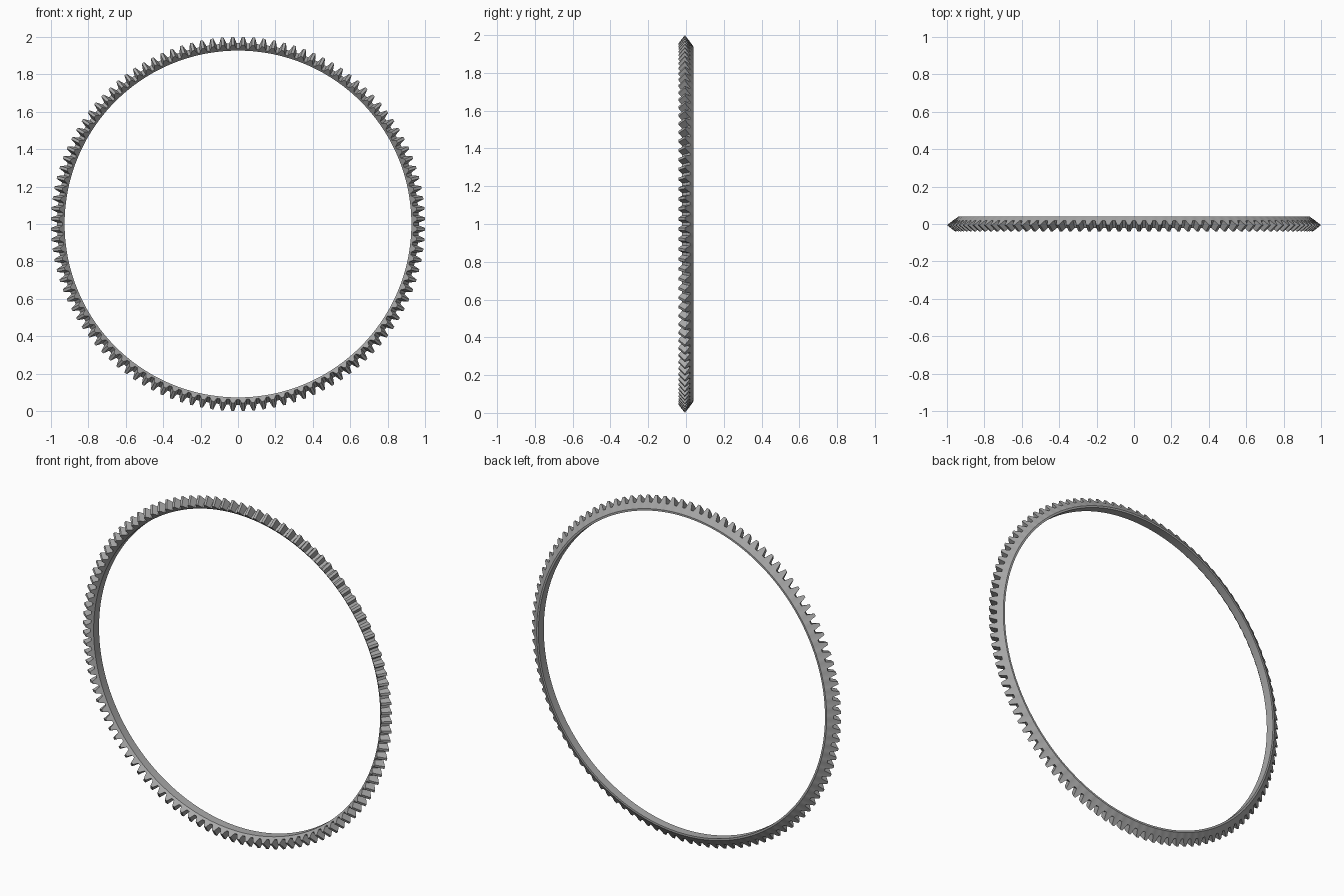
import bpy, bmesh
from math import pi, sin, cos, radians

cube = bpy.data.objects.get("Cube")
if cube:
    bpy.data.objects.remove(cube, do_unlink=True)

# Steel material
steel = bpy.data.materials.new("grey_steel")
steel.use_nodes = True
colour = (0.4, 0.4, 0.4, 1)
steel.diffuse_color = colour
steel.node_tree.nodes["Principled BSDF"].inputs["Base Color"].default_value = colour

TEETH = 112
PITCH = 2 * pi / TEETH

# Ring section as (radius, y): bore and back rim, then the tooth edges
BORE_BACK, BACK_RIM, BORE_FRONT = (0.927, 0.04), (0.938, 0.04), (0.927, -0.01)
ROOT_BACK, ROOT_FRONT = (0.967, 0.02), (0.938, -0.021)
TIP_BACK, TIP_FRONT = (1.0, -0.006), (0.957, -0.04)

# Tooth outline: fraction of the pitch, height from root (0) to tip (1)
TOOTH = [(-0.36, 0), (-0.23, 0.55), (-0.13, 1), (0.13, 1), (0.23, 0.55), (0.36, 0)]


def mix(a, b, t):
    return tuple(p + (q - p) * t for p, q in zip(a, b))


# Sweep the section round the axis, raising its outer edge at each tooth
bm = bmesh.new()
loops = []
for i in range(TEETH):
    for shift, height in TOOTH:
        a = (i + 0.5 + shift) * PITCH
        section = [BORE_BACK, BACK_RIM, mix(ROOT_BACK, TIP_BACK, height),
                   mix(ROOT_FRONT, TIP_FRONT, height), BORE_FRONT]
        loops.append([bm.verts.new((r * cos(a), y, 1 + r * sin(a))) for r, y in section])

for here, there in zip(loops, loops[1:] + loops[:1]):
    for k in range(len(here)):
        n = (k + 1) % len(here)
        bm.faces.new((here[k], here[n], there[n], there[k]))
bmesh.ops.recalc_face_normals(bm, faces=bm.faces)

mesh = bpy.data.meshes.new("ring_gear")
bm.to_mesh(mesh)
bm.free()
mesh.materials.append(steel)
gear = bpy.data.objects.new("ring_gear", mesh)
bpy.context.collection.objects.link(gear)

# Smooth the round surfaces, keep the tooth edges crisp
bpy.context.view_layer.objects.active = gear
gear.select_set(True)
bpy.ops.object.shade_smooth_by_angle(angle=radians(25))
